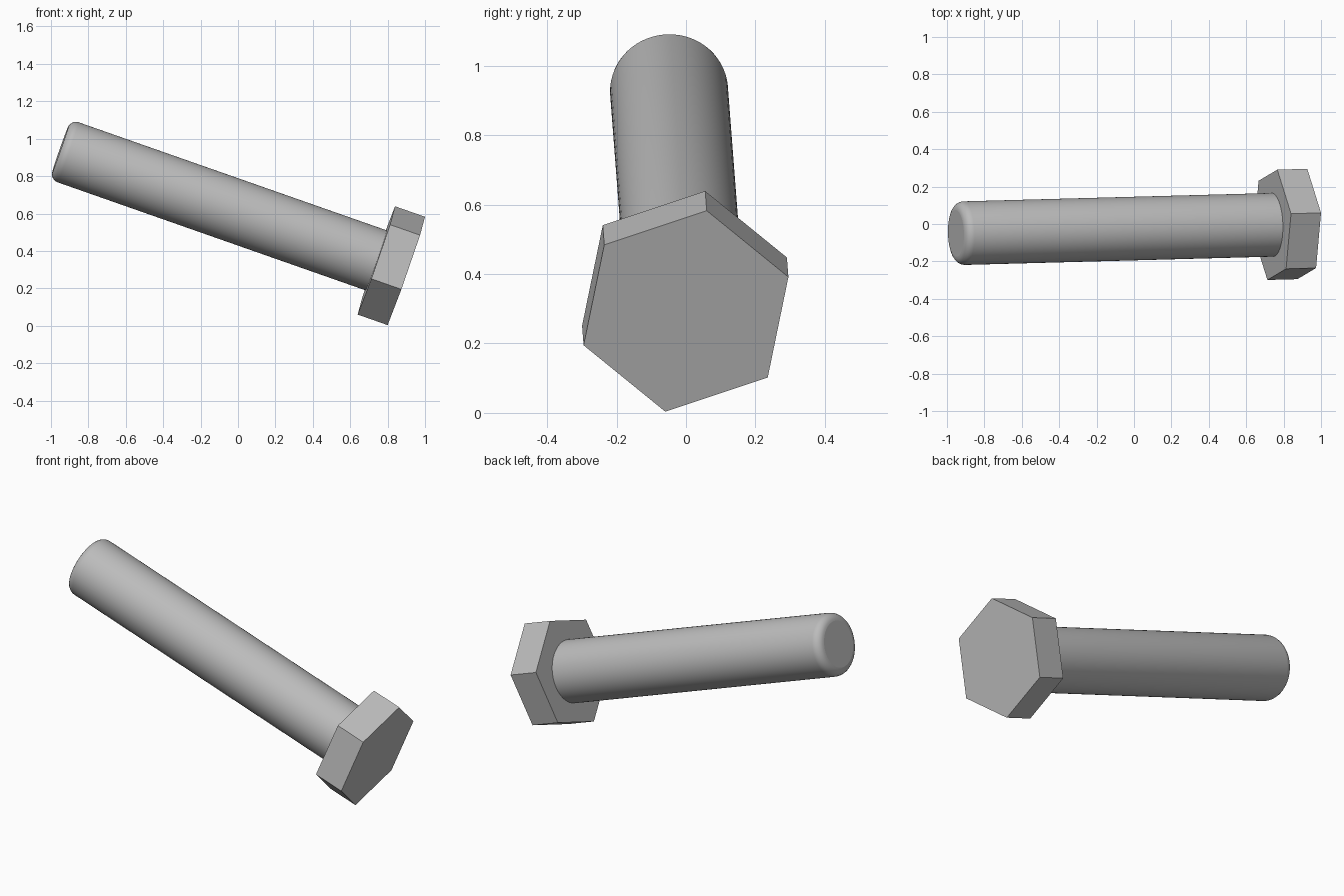
import bpy
import bmesh
from mathutils import Vector, Matrix

cube = bpy.data.objects.get("Cube")
if cube:
    bpy.data.objects.remove(cube, do_unlink=True)

# Single grey metal
metal = bpy.data.materials.new("grey_metal")
metal.use_nodes = True
GREY = (0.5, 0.5, 0.5, 1)
metal.diffuse_color = GREY
metal.node_tree.nodes["Principled BSDF"].inputs["Base Color"].default_value = GREY

# Bolt frame: local z points out of the head, local x at a hexagon corner
axis = Vector((0.9435, 0.0255, -0.331)).normalized()
corner = Vector((0.1, 0.06, 0.292))
corner = (corner - axis * corner.dot(axis)).normalized()
side = axis.cross(corner)
frame = Matrix((corner, side, axis)).transposed().to_4x4()
frame.translation = (0.9, 0, 0.293)

HEAD_DEPTH = 0.17
LENGTH = 1.962


def add_prism(name, sides, radius, bottom, top, tip_round=0):
    """Capped prism along the bolt axis, optionally rounded at its lower end."""
    bm = bmesh.new()
    bmesh.ops.create_cone(bm, cap_ends=True, segments=sides, radius1=radius,
                          radius2=radius, depth=top - bottom)
    # Put one corner of the prism on local +x
    start = max(bm.verts, key=lambda v: v.co.x).co
    turn = Vector((start.x, start.y, 0)).rotation_difference(Vector((1, 0, 0)))
    bmesh.ops.transform(bm, verts=bm.verts, matrix=turn.to_matrix().to_4x4())
    bmesh.ops.translate(bm, verts=bm.verts, vec=(0, 0, (top + bottom) / 2))
    if tip_round:
        rim = [e for e in bm.edges
               if all(abs(v.co.z - bottom) < 1e-4 for v in e.verts)]
        bmesh.ops.bevel(bm, geom=rim, offset=tip_round, segments=6,
                        profile=0.5, affect='EDGES')
        for face in bm.faces:
            face.smooth = len(face.verts) == 4
    bmesh.ops.transform(bm, verts=bm.verts, matrix=frame)
    bmesh.ops.recalc_face_normals(bm, faces=bm.faces)
    mesh = bpy.data.meshes.new(name)
    bm.to_mesh(mesh)
    bm.free()
    mesh.materials.append(metal)
    obj = bpy.data.objects.new(name, mesh)
    bpy.context.collection.objects.link(obj)
    return obj


# Hexagonal head and round shank
add_prism("hex_head", 6, 0.312, -HEAD_DEPTH, 0)
add_prism("shank", 64, 0.17, -LENGTH, -HEAD_DEPTH, tip_round=0.045)
